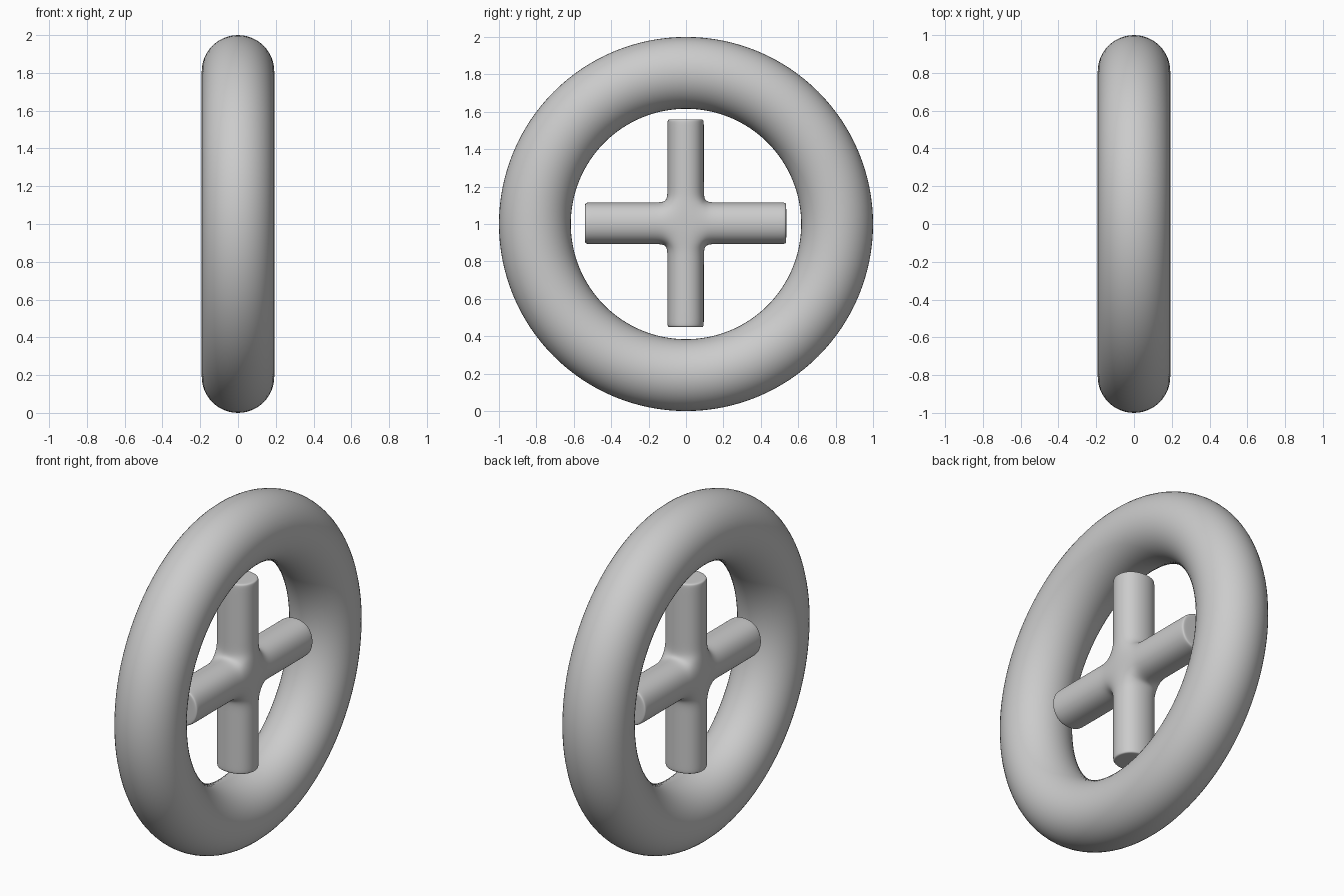
import bpy
import bmesh
from math import radians
from mathutils import Vector

default = bpy.data.objects.get("Cube")
if default:
    bpy.data.objects.remove(default, do_unlink=True)

grey = bpy.data.materials.new("light grey")
grey.use_nodes = True
colour = (0.6, 0.6, 0.6, 1)
grey.diffuse_color = colour
grey.node_tree.nodes["Principled BSDF"].inputs["Base Color"].default_value = colour

# Outer ring, standing upright and facing sideways
bpy.ops.mesh.primitive_torus_add(
    major_radius=0.808, minor_radius=0.192, major_segments=128, minor_segments=48,
    location=(0, 0, 1), rotation=(0, radians(90), 0))
ring = bpy.context.object
ring.name = "outer_ring"
ring.data.materials.append(grey)
bpy.ops.object.shade_smooth()

# Floating cross: a hub block with four arms grown out of its sides
hub = Vector((0.123, 0.106, 0.121))
reach = {1: 0.538, 2: 0.556}
flare, rim = 0.05, 0.03

bm = bmesh.new()
bmesh.ops.create_cube(bm, size=2)
bmesh.ops.scale(bm, vec=hub, verts=bm.verts)
bm.normal_update()
sides = [f for f in bm.faces if abs(f.normal.x) < 0.5]
for face in sides:
    direction = face.normal.copy()
    axis = 1 if abs(direction.y) > 0.5 else 2
    start, end = hub[axis], reach[axis]
    for stop in (start + flare, end - rim, end):
        face = bmesh.ops.extrude_discrete_faces(bm, faces=[face])["faces"][0]
        bmesh.ops.translate(bm, verts=face.verts, vec=direction * (stop - start))
        start = stop
    bm.normal_update()
    bmesh.ops.inset_individual(bm, faces=[face], thickness=rim)
bmesh.ops.recalc_face_normals(bm, faces=bm.faces)
mesh = bpy.data.meshes.new("inner_cross")
bm.to_mesh(mesh)
bm.free()

cross = bpy.data.objects.new("inner_cross", mesh)
cross.location = (0, -0.002, 1.004)
bpy.context.collection.objects.link(cross)
mesh.materials.append(grey)
mesh.shade_smooth()
rounding = cross.modifiers.new("rounding", 'SUBSURF')
rounding.levels = rounding.render_levels = 4
